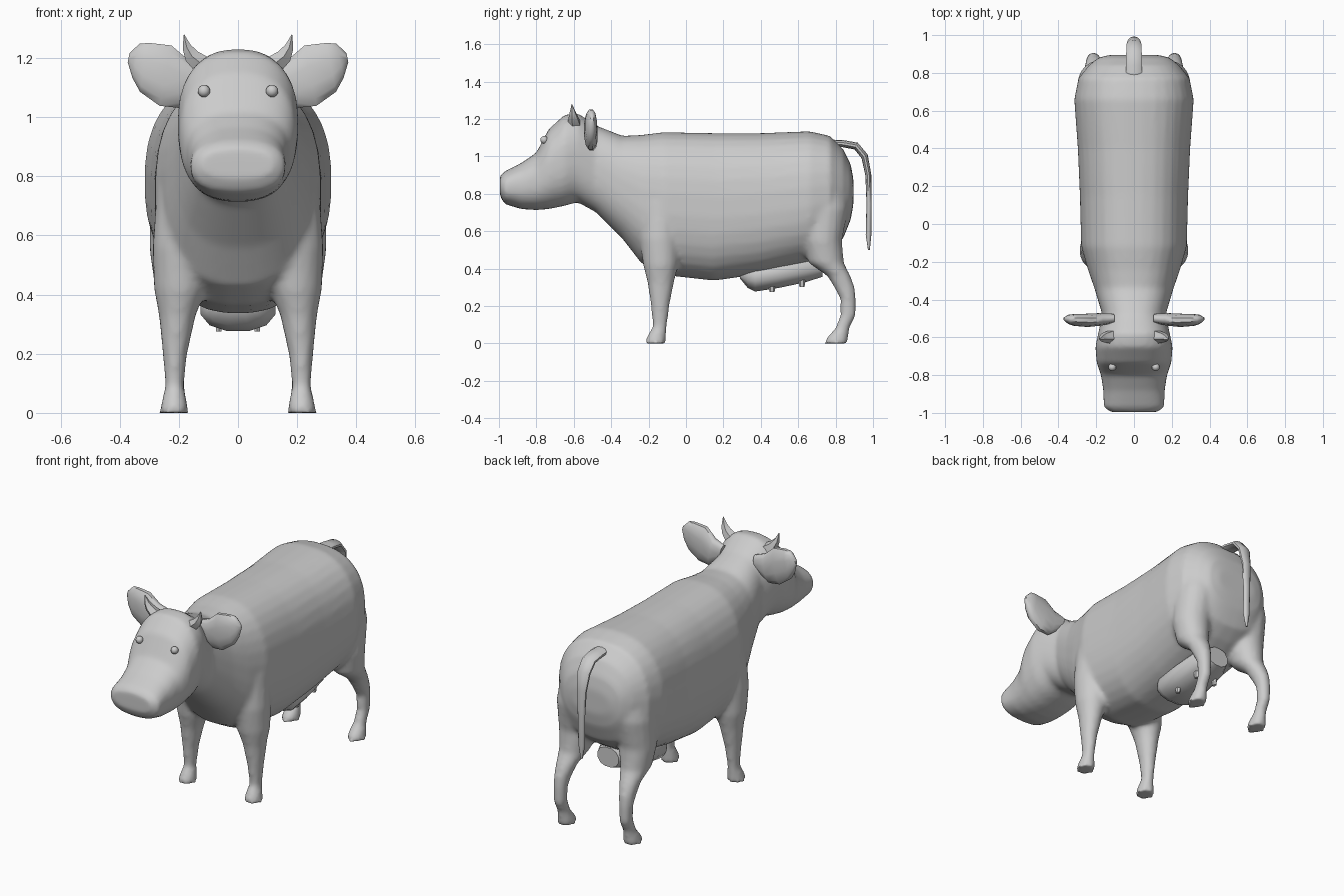
import bpy, bmesh, math
from mathutils import Vector

old = bpy.data.objects.get("Cube")
if old:
    bpy.data.objects.remove(old)

grey = bpy.data.materials.new("plain grey")
grey.use_nodes = True
grey.diffuse_color = (0.6, 0.6, 0.6, 1)
grey.node_tree.nodes["Principled BSDF"].inputs["Base Color"].default_value = (0.6, 0.6, 0.6, 1)

X, Y, Z = Vector((1, 0, 0)), Vector((0, 1, 0)), Vector((0, 0, 1))


def loft(bm, rings, sides, power=2.0):
    """Closed skin over rings of (centre, u vector, v vector)."""
    loops = []
    for centre, u, v in rings:
        loop = []
        for i in range(sides):
            a = 2 * math.pi * (i + 0.5) / sides
            c, s = math.cos(a), math.sin(a)
            c = math.copysign(abs(c) ** (2 / power), c)
            s = math.copysign(abs(s) ** (2 / power), s)
            loop.append(bm.verts.new(Vector(centre) + u * c + v * s))
        loops.append(loop)
    for a, b in zip(loops, loops[1:]):
        for i in range(sides):
            j = (i + 1) % sides
            bm.faces.new((a[i], a[j], b[j], b[i]))
    bm.faces.new(loops[0])
    bm.faces.new(loops[-1])


def finish(bm, name, angle=50):
    bmesh.ops.recalc_face_normals(bm, faces=bm.faces)
    mesh = bpy.data.meshes.new(name)
    bm.to_mesh(mesh)
    bm.free()
    mesh.materials.append(grey)
    ob = bpy.data.objects.new(name, mesh)
    bpy.context.collection.objects.link(ob)
    bpy.ops.object.select_all(action='DESELECT')
    ob.select_set(True)
    bpy.context.view_layer.objects.active = ob
    bpy.ops.object.shade_smooth_by_angle(angle=math.radians(angle))
    return ob


# Trunk, neck and head: y, bottom, top, half width
trunk = [(-.995, .79, .895, .125), (-.97, .745, .92, .16), (-.88, .718, .965, .163),
         (-.80, .713, 1.02, .175), (-.735, .718, 1.145, .198), (-.65, .735, 1.222, .205),
         (-.58, .755, 1.232, .19), (-.48, .70, 1.165, .168), (-.34, .56, 1.11, .21),
         (-.24, .43, 1.115, .245), (-.12, .365, 1.13, .28), (.15, .335, 1.125, .287),
         (.40, .37, 1.125, .298), (.66, .43, 1.135, .317), (.77, .50, 1.11, .295),
         (.84, .56, 1.04, .24), (.88, .66, .96, .19), (.895, .74, .88, .13)]
bm = bmesh.new()
loft(bm, [((0, y, (lo + hi) / 2), X * w, Z * (hi - lo) / 2) for y, lo, hi, w in trunk], 32, 2.45)

# Legs: z, x, y, x radius, y radius
front_leg = [(0, .217, -.163, .05, .057), (.03, .215, -.16, .045, .052), (.09, .215, -.14, .032, .038),
             (.2, .213, -.138, .042, .05), (.33, .205, -.135, .063, .072), (.42, .195, -.135, .09, .095),
             (.56, .185, -.14, .105, .11), (.76, .165, -.13, .11, .12), (.9, .14, -.1, .09, .1)]
rear_leg = [(0, .217, .803, .05, .063), (.03, .215, .81, .045, .058), (.08, .215, .835, .034, .038),
            (.15, .215, .867, .034, .042), (.24, .215, .867, .038, .042), (.3, .212, .847, .045, .056),
            (.36, .207, .818, .058, .062), (.43, .2, .75, .083, .095), (.55, .195, .73, .105, .105),
            (.72, .18, .74, .12, .13), (.88, .15, .74, .12, .12)]
for side in (-1, 1):
    for leg in (front_leg, rear_leg):
        loft(bm, [((side * x, y, z), X * rx, Y * ry) for z, x, y, rx, ry in leg], 16)

# Blend trunk and legs into one skin
body = finish(bm, "body")
remesh = body.modifiers.new("blend", 'REMESH')
remesh.mode = 'VOXEL'
remesh.voxel_size = 0.014
remesh.use_smooth_shade = True
relax = body.modifiers.new("relax", 'SMOOTH')
relax.factor = 0.5
relax.iterations = 6

# Udder with four teats
bm = bmesh.new()
udder = [(.29, .345, .38, .07), (.33, .295, .42, .11), (.37, .275, .44, .13),
         (.50, .295, .46, .13), (.64, .325, .48, .115), (.73, .355, .47, .07)]
loft(bm, [((0, y, (lo + hi) / 2), X * w, Z * (hi - lo) / 2) for y, lo, hi, w in udder], 12, 2.3)
for x in (-.065, .065):
    for y, z in ((.46, .275), (.62, .302)):
        loft(bm, [((x, y, z), X * .01, Y * .014), ((x, y, z + .05), X * .016, Y * .02)], 6)
finish(bm, "udder")

# Tail: y, z, x radius, thickness, direction of the thickness in degrees
tail = [(.77, 1.07, .045, .02, 90), (.84, 1.068, .045, .019, 85), (.91, 1.055, .043, .02, 65),
        (.955, 1.0, .04, .019, 30), (.975, .9, .03, .016, 8), (.979, .75, .022, .014, 0),
        (.976, .58, .02, .015, 0), (.978, .5, .006, .005, 0)]
bm = bmesh.new()
loft(bm, [((0, y, z), X * rx, (Y * math.cos(math.radians(d)) + Z * math.sin(math.radians(d))) * t)
          for y, z, rx, t, d in tail], 10)
finish(bm, "tail")

# Ears: x, y, z, thickness, height radius
ear = [(.11, -.50, 1.13, .025, .04), (.18, -.505, 1.11, .034, .082), (.245, -.51, 1.14, .036, .105),
       (.315, -.508, 1.168, .032, .085), (.345, -.505, 1.19, .025, .06), (.37, -.502, 1.2, .008, .015)]
# Horns: x, y, z, radius
horn = [(.11, -.595, 1.17, .04), (.155, -.6, 1.205, .028), (.173, -.605, 1.235, .017),
        (.183, -.61, 1.278, .002)]
for side, word in ((-1, "right"), (1, "left")):
    bm = bmesh.new()
    loft(bm, [((side * x, y, z), Y * t, Z * r + X * side * r * -.2) for x, y, z, t, r in ear], 12, 2.3)
    finish(bm, word + "_ear")
    bm = bmesh.new()
    loft(bm, [((side * x, y, z), Y * r, (X * side - Z * .7) * r * .8) for x, y, z, r in horn], 5)
    finish(bm, word + "_horn", 35)
    bm = bmesh.new()
    bmesh.ops.create_uvsphere(bm, u_segments=12, v_segments=8, radius=.021)
    bmesh.ops.translate(bm, verts=bm.verts, vec=(side * .115, -.758, 1.088))
    finish(bm, word + "_eye")
